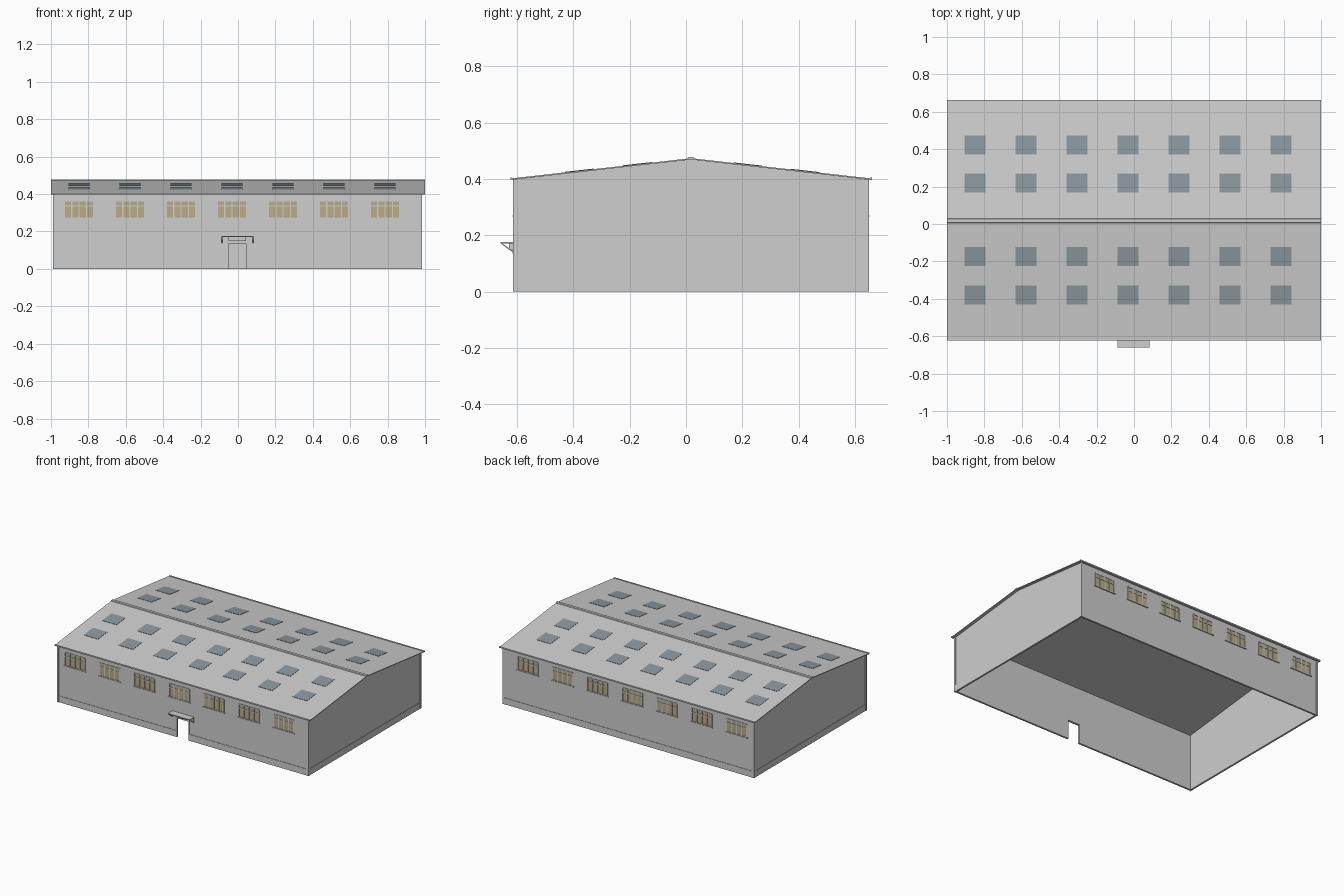
import bpy, bmesh
from mathutils import Vector

if "Cube" in bpy.data.objects:
    bpy.data.objects.remove(bpy.data.objects["Cube"])


def material(name, r, g, b):
    m = bpy.data.materials.new(name)
    m.use_nodes = True
    m.diffuse_color = (r, g, b, 1)
    m.node_tree.nodes["Principled BSDF"].inputs["Base Color"].default_value = (r, g, b, 1)
    return m


GREY = material("light grey", 0.62, 0.62, 0.62)
TAN = material("tan glass", 0.5, 0.41, 0.25)
BLUE = material("blue grey glass", 0.26, 0.315, 0.35)


def add_prism(bm, pts, axis, a, b):
    """Extrude a 2D outline along x (points are y,z) or y (points are x,z)."""
    def place(p, t):
        return (t, p[0], p[1]) if axis == "x" else (p[0], t, p[1])
    v0 = [bm.verts.new(place(p, a)) for p in pts]
    v1 = [bm.verts.new(place(p, b)) for p in pts]
    bm.faces.new(v0)
    bm.faces.new(v1[::-1])
    for i in range(len(pts)):
        j = (i + 1) % len(pts)
        bm.faces.new((v0[i], v1[i], v1[j], v0[j]))


def add_box(bm, x0, x1, y0, y1, z0, z1):
    add_prism(bm, [(y0, z0), (y1, z0), (y1, z1), (y0, z1)], "x", x0, x1)


def finish(name, bm, mat):
    bmesh.ops.recalc_face_normals(bm, faces=bm.faces)
    me = bpy.data.meshes.new(name)
    bm.to_mesh(me)
    bm.free()
    me.materials.append(mat)
    ob = bpy.data.objects.new(name, me)
    bpy.context.collection.objects.link(ob)
    return ob


# Main dimensions
LEFT, RIGHT, FRONT, BACK = 0.979, -0.984, -0.61, 0.645
RIDGE_Y, RIDGE_Z, SLOPE, EAVE = 0.018, 0.474, 0.1125, 0.398
WALL = 0.01
CENTRES = [-0.85 + 0.2727 * i for i in range(7)]


def roof_z(y):
    return RIDGE_Z - SLOPE * abs(y - RIDGE_Y)


# Front wall with a doorway notch, and back wall
DOOR0, DOOR1, DOOR_H = -0.05, 0.042, 0.135
bm = bmesh.new()
add_prism(bm, [(RIGHT, 0), (DOOR0, 0), (DOOR0, DOOR_H), (DOOR1, DOOR_H), (DOOR1, 0),
               (LEFT, 0), (LEFT, EAVE), (RIGHT, EAVE)], "y", FRONT, FRONT + WALL)
finish("front_wall", bm, GREY)
bm = bmesh.new()
add_box(bm, RIGHT, LEFT, BACK - WALL, BACK, 0, EAVE)
finish("back_wall", bm, GREY)

# Gable walls
gable = [(FRONT, 0), (BACK, 0), (BACK, EAVE), (RIDGE_Y, RIDGE_Z - 0.004), (FRONT, EAVE)]
for name, x in (("left_gable", LEFT - WALL), ("right_gable", RIGHT)):
    bm = bmesh.new()
    add_prism(bm, gable, "x", x, x + WALL)
    finish(name, bm, GREY)

# Plinth, interrupted at the doorway
P, PH = 0.003, 0.045
bm = bmesh.new()
add_box(bm, RIGHT - P, DOOR0, FRONT - P, FRONT, 0, PH)
add_box(bm, DOOR1, LEFT + P, FRONT - P, FRONT, 0, PH)
add_box(bm, RIGHT - P, LEFT + P, BACK, BACK + P, 0, PH)
for x in (RIGHT - P, LEFT):
    add_box(bm, x, x + P, FRONT, BACK, 0, PH)
finish("plinth", bm, GREY)

# Corner posts
C = 0.005
bm = bmesh.new()
for x in (RIGHT - C, LEFT - 0.01):
    for y in (FRONT - C, BACK - 0.01):
        add_box(bm, x, x + 0.01 + C, y, y + 0.01 + C, 0, EAVE)
finish("corner_posts", bm, GREY)

# Roof sheet, ridge cap and gutters
Y0, Y1, T = -0.62, 0.658, 0.005
bm = bmesh.new()
top = [(y, roof_z(y)) for y in (Y0, RIDGE_Y, Y1)]
add_prism(bm, top + [(y, z - T) for y, z in reversed(top)], "x", -1, 1)
finish("roof", bm, GREY)

bm = bmesh.new()
add_prism(bm, [(RIDGE_Y - 0.012, RIDGE_Z - 0.002), (RIDGE_Y + 0.012, RIDGE_Z - 0.002),
               (RIDGE_Y + 0.009, RIDGE_Z + 0.004), (RIDGE_Y - 0.009, RIDGE_Z + 0.004)], "x", -1, 1)
finish("ridge_cap", bm, GREY)

bm = bmesh.new()
for y in (Y0 - 0.004, Y1 - 0.004):
    add_box(bm, -1, 1, y, y + 0.008, 0.397, 0.406)
finish("gutters", bm, GREY)

# Skylights, thin plates following the roof pitch
bm = bmesh.new()
for cx in CENTRES:
    for cy in (-0.38, -0.174, 0.219, 0.422):
        ends = [(y, roof_z(y)) for y in (cy - 0.051, cy + 0.051)]
        add_prism(bm, [(y, z - 0.001) for y, z in ends] + [(y, z + 0.002) for y, z in reversed(ends)],
                  "x", cx - 0.056, cx + 0.056)
finish("skylights", bm, BLUE)

# Windows on the front and back walls
W, Z0, Z1, BAR, ZM = 0.078, 0.273, 0.363, 0.003, 0.336
glass, frame = bmesh.new(), bmesh.new()
for wall_y, side in ((FRONT, -1), (BACK, 1)):
    def slab(b, x0, x1, z0, z1, depth):
        ya, yb = sorted((wall_y, wall_y + side * depth))
        add_box(b, x0, x1, ya, yb, z0, z1)
    for cx in CENTRES:
        slab(glass, cx - W, cx + W, Z0, Z1, 0.001)
        for i in range(5):
            x = cx - W + i * W / 2
            slab(frame, x - BAR, x + BAR, Z0, Z1, 0.004)
        for z in (Z0, ZM, Z1):
            slab(frame, cx - W, cx + W, z - BAR, z + BAR, 0.0035)
        slab(frame, cx - W - 0.008, cx + W + 0.008, Z0 - 0.007, Z0 - 0.002, 0.007)
finish("window_panes", glass, TAN)
finish("window_frames", frame, GREY)

# Door surround with a box header
bm = bmesh.new()
for x in (DOOR0 - 0.004, DOOR1):
    add_box(bm, x, x + 0.004, FRONT - 0.004, FRONT, 0, DOOR_H)
add_box(bm, DOOR0 - 0.01, DOOR1 + 0.01, FRONT - 0.006, FRONT, DOOR_H, 0.15)
add_box(bm, DOOR0, DOOR1, FRONT - 0.02, FRONT, 0.15, 0.17)
finish("door_surround", bm, GREY)

# Canopy with triangular brackets
CX0, CX1, CY = -0.088, 0.083, -0.66
bm = bmesh.new()
add_box(bm, CX0, CX1, CY, FRONT, 0.171, 0.176)
finish("canopy", bm, GREY)
bm = bmesh.new()
for x in (CX0, CX1 - 0.005):
    add_prism(bm, [(CY, 0.171), (CY + 0.007, 0.171), (FRONT, 0.14), (FRONT, 0.135)], "x", x, x + 0.005)
    add_box(bm, x, x + 0.005, FRONT - 0.004, FRONT, 0.135, 0.171)
finish("canopy_brackets", bm, GREY)
